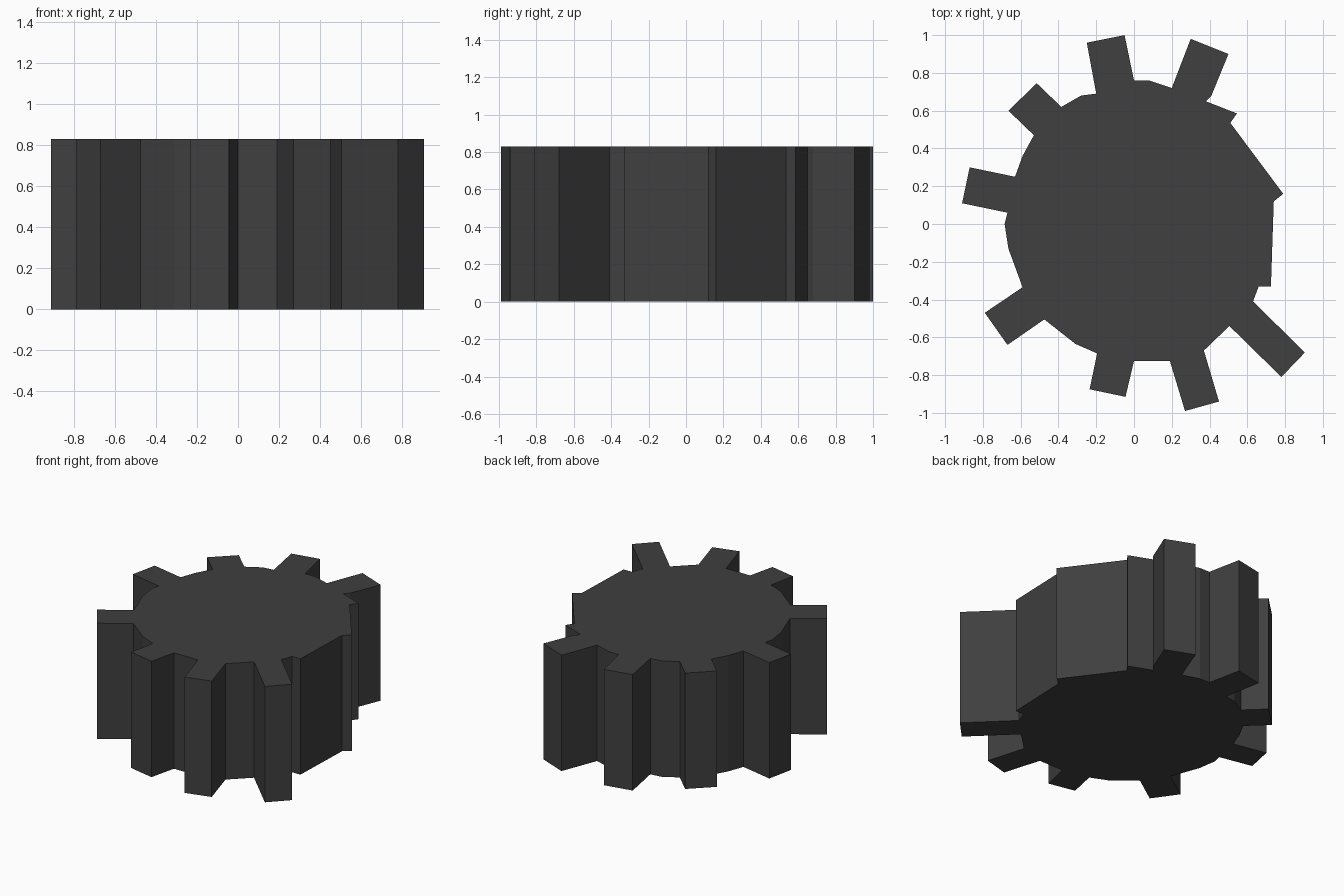
import bpy, bmesh

HEIGHT = 0.83

# Gear outline, counter-clockwise: each tooth is (base, tip, tip, base),
# followed by the rim points leading to the next tooth
SECTIONS = [
    # upper right tooth, plain rim
    ([(0.41, 0.68), (0.50, 0.90), (0.30, 0.98), (0.20, 0.72)], [(0.08, 0.76)]),
    # upper tooth
    ([(0.00, 0.76), (-0.05, 1.00), (-0.25, 0.96), (-0.20, 0.69)], [(-0.28, 0.68)]),
    # upper left tooth
    ([(-0.385, 0.62), (-0.515, 0.745), (-0.665, 0.60), (-0.53, 0.47)], [(-0.59, 0.36)]),
    # left tooth
    ([(-0.63, 0.25), (-0.87, 0.30), (-0.91, 0.11), (-0.67, 0.06)],
     [(-0.685, 0.0), (-0.665, -0.13)]),
    # lower left tooth
    ([(-0.59, -0.335), (-0.79, -0.47), (-0.67, -0.64), (-0.475, -0.505)], [(-0.31, -0.635)]),
    # lower tooth
    ([(-0.195, -0.685), (-0.235, -0.875), (-0.045, -0.915), (0.00, -0.725)], []),
    # lower right tooth
    ([(0.19, -0.725), (0.27, -0.99), (0.45, -0.94), (0.37, -0.67)], []),
    # long right tooth, then the stepped right side
    ([(0.505, -0.54), (0.78, -0.81), (0.905, -0.68), (0.63, -0.41)],
     [(0.66, -0.33), (0.725, -0.33), (0.74, 0.12), (0.79, 0.16), (0.51, 0.535),
      (0.545, 0.585), (0.38, 0.65)]),
]

outline = [p for tooth, rim in SECTIONS for p in tooth + rim]

# Extrude the outline into the solid gear
bm = bmesh.new()
base = bm.faces.new([bm.verts.new((x, y, 0)) for x, y in outline])
top = bmesh.ops.extrude_face_region(bm, geom=[base], use_keep_orig=True)["geom"]
bmesh.ops.translate(bm, vec=(0, 0, HEIGHT),
                    verts=[v for v in top if isinstance(v, bmesh.types.BMVert)])
bmesh.ops.triangulate(bm, faces=[f for f in bm.faces if len(f.verts) > 4])
bmesh.ops.recalc_face_normals(bm, faces=bm.faces)
mesh = bpy.data.meshes.new("gear")
bm.to_mesh(mesh)
bm.free()
gear = bpy.data.objects.new("gear", mesh)
bpy.context.collection.objects.link(gear)

# Dark grey finish
dark = bpy.data.materials.new("dark_grey")
dark.diffuse_color = (0.05, 0.05, 0.05, 1)
mesh.materials.append(dark)
